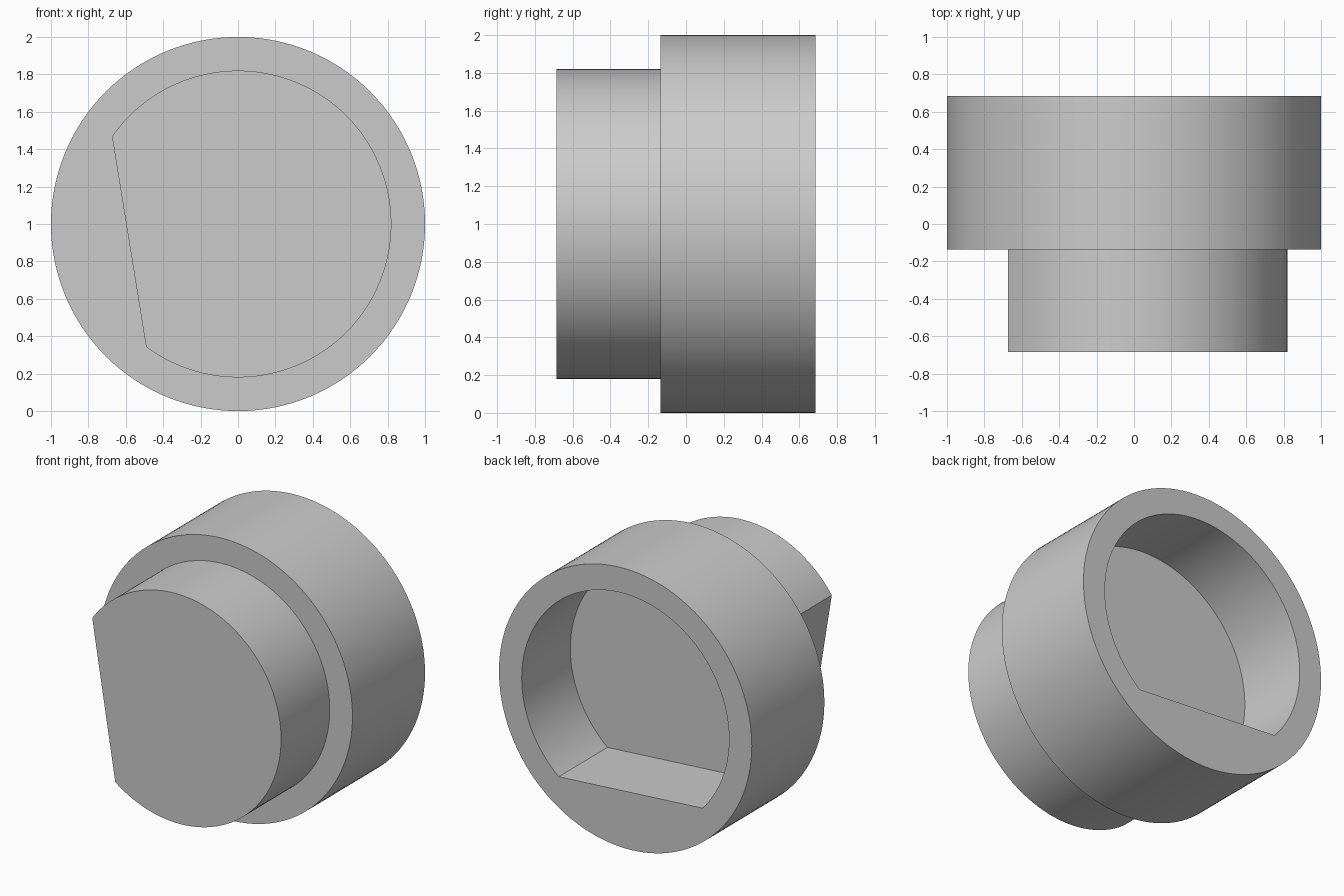
import bpy, bmesh, math

if "Cube" in bpy.data.objects:
    bpy.data.objects.remove(bpy.data.objects["Cube"], do_unlink=True)

GREY = 0.6
FLAT_HALF_ANGLE = math.acos(0.59 / 0.82)   # half the arc removed by the flat

mat = bpy.data.materials.new("plain grey")
mat.use_nodes = True
mat.diffuse_color = (GREY, GREY, GREY, 1)
mat.node_tree.nodes["Principled BSDF"].inputs["Base Color"].default_value = (GREY, GREY, GREY, 1)


def prism(name, radius, y0, y1, flat_angle=None, steps=128):
    """Disc, or disc with one flat side, extruded along y."""
    if flat_angle is None:
        angles = [math.tau * i / steps for i in range(steps)]
    else:
        start = math.radians(flat_angle) + FLAT_HALF_ANGLE
        sweep = math.tau - 2 * FLAT_HALF_ANGLE
        angles = [start + sweep * i / steps for i in range(steps + 1)]
    bm = bmesh.new()
    face = bm.faces.new([bm.verts.new((radius * math.cos(a), y0, 1 + radius * math.sin(a)))
                         for a in angles])
    grown = bmesh.ops.extrude_face_region(bm, geom=[face], use_keep_orig=True)["geom"]
    bmesh.ops.translate(bm, vec=(0, y1 - y0, 0),
                        verts=[v for v in grown if isinstance(v, bmesh.types.BMVert)])
    bmesh.ops.recalc_face_normals(bm, faces=bm.faces)
    mesh = bpy.data.meshes.new(name)
    bm.to_mesh(mesh)
    bm.free()
    mesh.materials.append(mat)
    obj = bpy.data.objects.new(name, mesh)
    bpy.context.collection.objects.link(obj)
    return obj


def combine(target, tool, operation):
    """Apply a boolean, then drop the tool."""
    mod = target.modifiers.new(operation.title(), 'BOOLEAN')
    mod.operation, mod.object, mod.solver = operation, tool, 'EXACT'
    bpy.context.view_layer.objects.active = target
    bpy.ops.object.modifier_apply(modifier=mod.name)
    bpy.data.objects.remove(tool, do_unlink=True)


# Round body with a keyed plug in front and a keyed socket behind
connector = prism("connector_body", 1.0, -0.135, 0.685)
combine(connector, prism("front_plug", 0.82, -0.685, 0.0, flat_angle=189.2), 'UNION')
combine(connector, prism("socket_cutter", 0.82, 0.135, 0.8, flat_angle=266), 'DIFFERENCE')

bpy.ops.object.select_all(action='DESELECT')
connector.select_set(True)
bpy.context.view_layer.objects.active = connector
bpy.ops.object.shade_smooth_by_angle(angle=math.radians(30))
